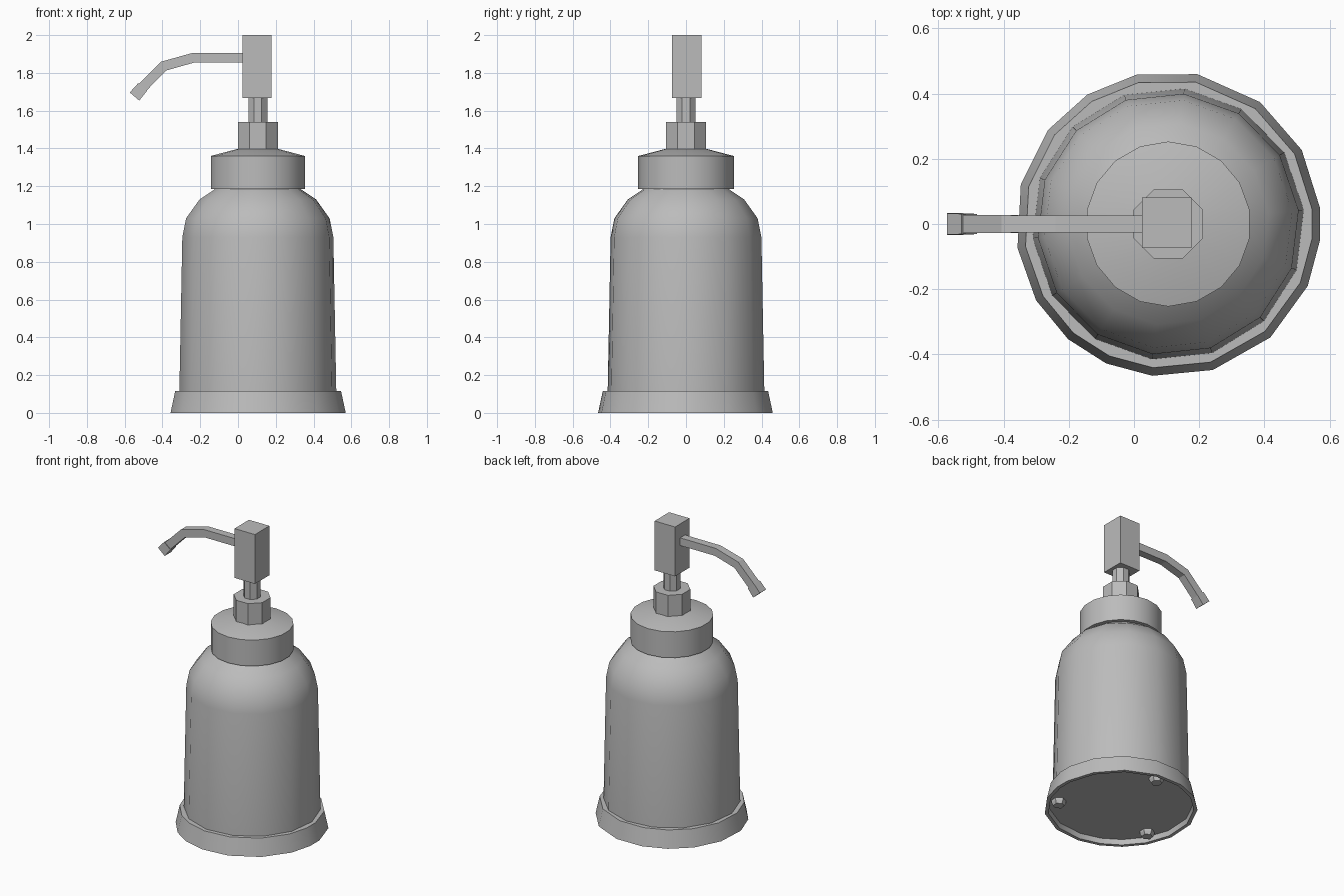
import bpy, bmesh, math
from mathutils import Vector

cube = bpy.data.objects.get("Cube")
if cube:
    bpy.data.objects.remove(cube, do_unlink=True)

AXIS_X = 0.105

grey = bpy.data.materials.new("plain grey")
grey.use_nodes = True
COLOUR = (0.5, 0.5, 0.5, 1)
grey.diffuse_color = COLOUR
grey.node_tree.nodes["Principled BSDF"].inputs["Base Color"].default_value = COLOUR


def finish(name, bm, smooth=None):
    bmesh.ops.recalc_face_normals(bm, faces=bm.faces)
    mesh = bpy.data.meshes.new(name)
    bm.to_mesh(mesh)
    bm.free()
    mesh.materials.append(grey)
    obj = bpy.data.objects.new(name, mesh)
    bpy.context.collection.objects.link(obj)
    if smooth:
        bpy.ops.object.select_all(action="DESELECT")
        obj.select_set(True)
        bpy.context.view_layer.objects.active = obj
        bpy.ops.object.shade_smooth_by_angle(angle=math.radians(smooth))
    return obj


def loft(name, rings, smooth=None):
    """Skin a list of equal-length point rings and close both ends."""
    bm = bmesh.new()
    loops = [[bm.verts.new(p) for p in ring] for ring in rings]
    n = len(loops[0])
    for a, b in zip(loops, loops[1:]):
        for i in range(n):
            j = (i + 1) % n
            bm.faces.new((a[i], a[j], b[j], b[i]))
    bm.faces.new(loops[0])
    bm.faces.new(loops[-1])
    return finish(name, bm, smooth)


def turned(name, profile, angles, smooth=None, cx=AXIS_X, cy=0):
    """Turn a (radius, height) profile around a vertical axis."""
    rads = [math.radians(a) for a in angles]
    return loft(name, [[(cx + r * math.cos(a), cy + r * math.sin(a), z)
                        for a in rads] for r, z in profile], smooth)


def even(sides, phase):
    return [phase + 360 * i / sides for i in range(sides)]


def square_tube(name, path, halves):
    """Sweep a square section along an (x, z) path in the middle plane."""
    pts = [Vector((x, 0, z)) for x, z in path]
    rings = []
    for i, p in enumerate(pts):
        before = (p - pts[i - 1]).normalized() if i else Vector()
        after = (pts[i + 1] - p).normalized() if i + 1 < len(pts) else Vector()
        t = (before + after).normalized()
        up, side, h = Vector((-t.z, 0, t.x)), Vector((0, 1, 0)), halves[i]
        rings.append([p + up * u * h + side * s * h
                      for u, s in ((1, 1), (1, -1), (-1, -1), (-1, 1))])
    return loft(name, rings)


# Hand-cut base tray, hollow underneath
tray_angles = [6, 29, 53, 79, 102, 122, 142, 165, 189, 210, 229, 246,
               264, 287, 312, 336, 354]
turned("base_tray", [(0.44, 0.035), (0.445, 0.0), (0.468, 0.0), (0.443, 0.115)],
       tray_angles, 30)

# Three small feet under the tray
for i, angle in enumerate(even(3, 85)):
    a = math.radians(angle)
    turned(f"foot_{i + 1}", [(0.035, 0.0), (0.045, 0.02), (0.045, 0.045)],
           even(6, angle), cx=AXIS_X + 0.38 * math.cos(a), cy=0.38 * math.sin(a))

# Bottle with rounded shoulder
turned("bottle", [(0.418, 0.1), (0.402, 0.93), (0.382, 1.03), (0.31, 1.13),
                  (0.235, 1.18), (0.2, 1.21)], even(14, 6), 30)

# Screw cap, collar and pump stem
turned("cap", [(0.253, 1.185), (0.253, 1.36), (0.1, 1.4)], even(18, 10), 30)
turned("collar", [(0.115, 1.385), (0.115, 1.54)], even(8, 22.5))
turned("pump_stem", [(0.054, 1.53), (0.054, 1.69)], even(8, 22.5))

# Square pump head
bm = bmesh.new()
bmesh.ops.create_cube(bm, size=1)
bmesh.ops.scale(bm, vec=(0.152, 0.154, 0.332), verts=bm.verts)
bmesh.ops.translate(bm, vec=(0.101, 0.004, 1.834), verts=bm.verts)
finish("pump_head", bm)

# Bent spout and flared nozzle
square_tube("spout", [(0.05, 1.88), (-0.237, 1.88), (-0.393, 1.836), (-0.52, 1.709)],
            [0.026, 0.026, 0.027, 0.027])
square_tube("nozzle", [(-0.505, 1.725), (-0.548, 1.675)], [0.031, 0.033])
